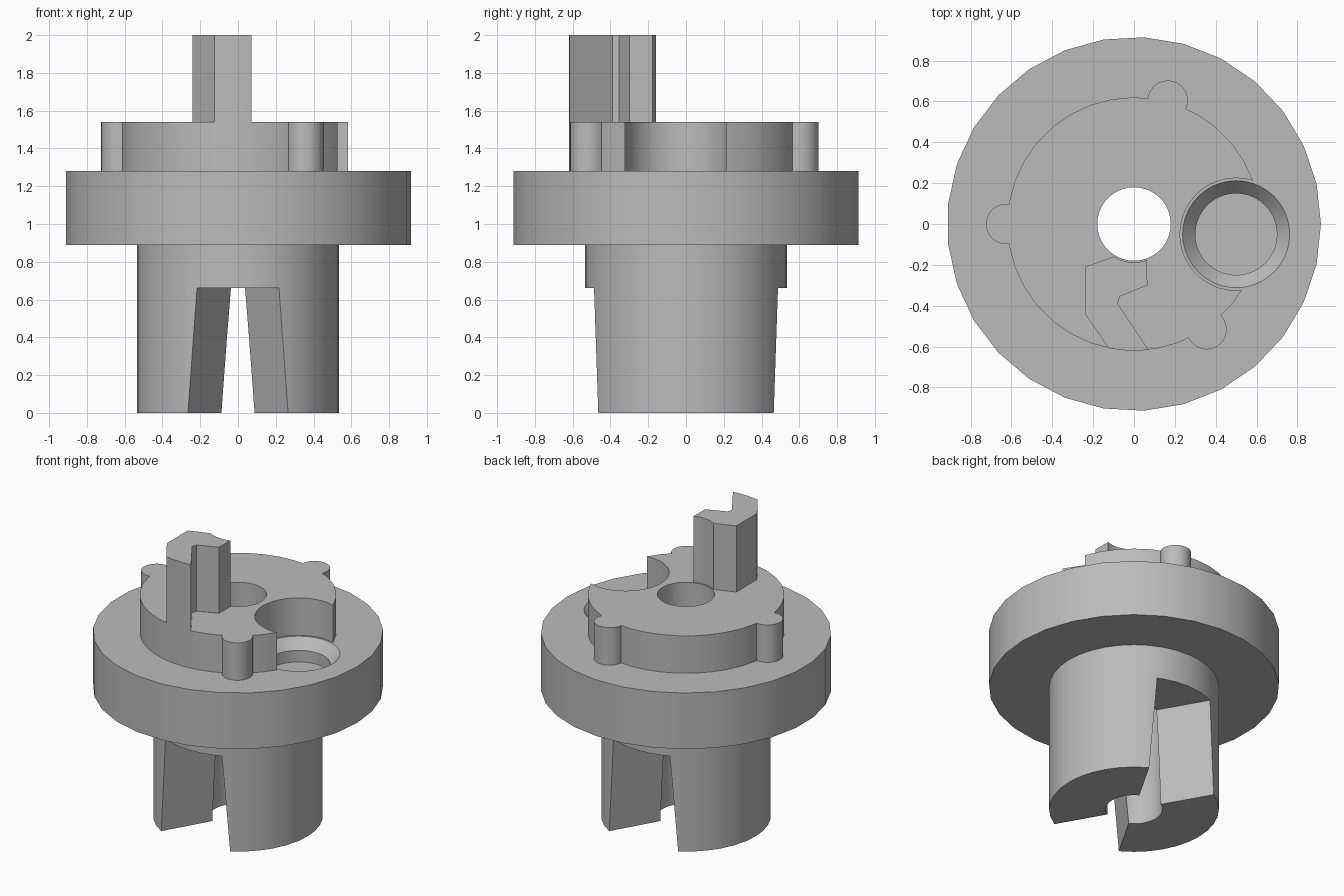
import bpy, bmesh, math

cube = bpy.data.objects.get("Cube")
if cube:
    bpy.data.objects.remove(cube, do_unlink=True)

GREY = (0.5, 0.5, 0.5, 1)
grey = bpy.data.materials.new("plain grey")
grey.use_nodes = True
grey.diffuse_color = GREY
grey.node_tree.nodes["Principled BSDF"].inputs["Base Color"].default_value = GREY

BASE, SHOULDER, FLANGE_TOP, DISC_TOP, POST_TOP = 0, 0.89, 1.28, 1.54, 2.0
BORE, DISC_R = 0.18, 0.62
POCKET = (0.5, -0.05)


def loft(name, low, high, z0, z1):
    """Solid between two outlines with the same point count."""
    bm = bmesh.new()
    a = [bm.verts.new((x, y, z0)) for x, y in low]
    b = [bm.verts.new((x, y, z1)) for x, y in high]
    bm.faces.new(a[::-1])
    bm.faces.new(b)
    for i in range(len(a)):
        j = (i + 1) % len(a)
        bm.faces.new((a[i], a[j], b[j], b[i]))
    bmesh.ops.recalc_face_normals(bm, faces=bm.faces)
    mesh = bpy.data.meshes.new(name)
    bm.to_mesh(mesh)
    bm.free()
    mesh.materials.append(grey)
    obj = bpy.data.objects.new(name, mesh)
    bpy.context.collection.objects.link(obj)
    return obj


def arc(r, start, end, n, centre=(0, 0)):
    angles = [math.radians(start + (end - start) * i / n) for i in range(n + 1)]
    return [(centre[0] + r * math.cos(a), centre[1] + r * math.sin(a)) for a in angles]


def cylinder(name, r, z0, z1, sides=32, centre=(0, 0), top_r=None):
    low = arc(r, 0, 360, sides, centre)[:-1]
    high = arc(top_r or r, 0, 360, sides, centre)[:-1]
    return loft(name, low, high, z0, z1)


def select(obj):
    bpy.ops.object.select_all(action='DESELECT')
    obj.select_set(True)
    bpy.context.view_layer.objects.active = obj


def combine(obj, tool, operation='DIFFERENCE'):
    """Apply a boolean and discard the tool."""
    mod = obj.modifiers.new("combine", 'BOOLEAN')
    mod.operation, mod.solver, mod.object = operation, 'EXACT', tool
    select(obj)
    bpy.ops.object.modifier_apply(modifier=mod.name)
    bpy.data.objects.remove(tool, do_unlink=True)


def bore(obj):
    combine(obj, cylinder("bore_cutter", BORE, -1, 3, 40))


# Shaft with two flared, wedge-shaped slots, front and back
shaft = cylinder("shaft", 0.535, BASE, SHOULDER, 36)
bore(shaft)


def wedge(side, z):
    near, far = 0.115, 0.8
    half = lambda y: y * math.tan(math.radians(30)) - 0.003 - 0.0924 * z
    return [(-half(near), side * near), (half(near), side * near),
            (half(far), side * far), (-half(far), side * far)]


for side in (-1, 1):
    combine(shaft, loft("slot_cutter", wedge(side, -0.1), wedge(side, 0.66), -0.1, 0.66))

# Flange with a countersunk blind pocket
flange = cylinder("flange", 0.915, SHOULDER, FLANGE_TOP, 29)
bore(flange)
pocket_floor, sink = FLANGE_TOP - 0.15, FLANGE_TOP - 0.07
combine(flange, cylinder("pocket_cutter", 0.2, pocket_floor, FLANGE_TOP + 0.1, 40, POCKET))
combine(flange, cylinder("sink_cutter", 0.2, sink, FLANGE_TOP, 40, POCKET, 0.262))

# Raised disc with three round lobes and a clearance bite over the pocket
disc = cylinder("raised_disc", DISC_R, FLANGE_TOP, DISC_TOP, 36)
for angle in (180, 74.7, -55.4):
    centre = arc(0.627, angle, angle, 1)[0]
    combine(disc, cylinder("lobe", 0.098, FLANGE_TOP, DISC_TOP, 24, centre), 'UNION')
combine(disc, cylinder("bite_cutter", 0.275, FLANGE_TOP - 0.1, DISC_TOP + 0.1, 40, POCKET))
bore(disc)

# Upright post, hollowed beside the bore and flush with the disc rim
outline = arc(0.188, -122, -70, 8) + [(0.065, -0.3), (-0.07, -0.355), (-0.08, -0.39)]
outline += arc(DISC_R, -83.5, -101.5, 4) + [(-0.24, -0.44), (-0.24, -0.21)]
post = loft("upright_post", outline, outline, DISC_TOP, POST_TOP)

for part in (shaft, flange, disc, post):
    select(part)
    bpy.ops.object.shade_smooth_by_angle(angle=math.radians(30))
